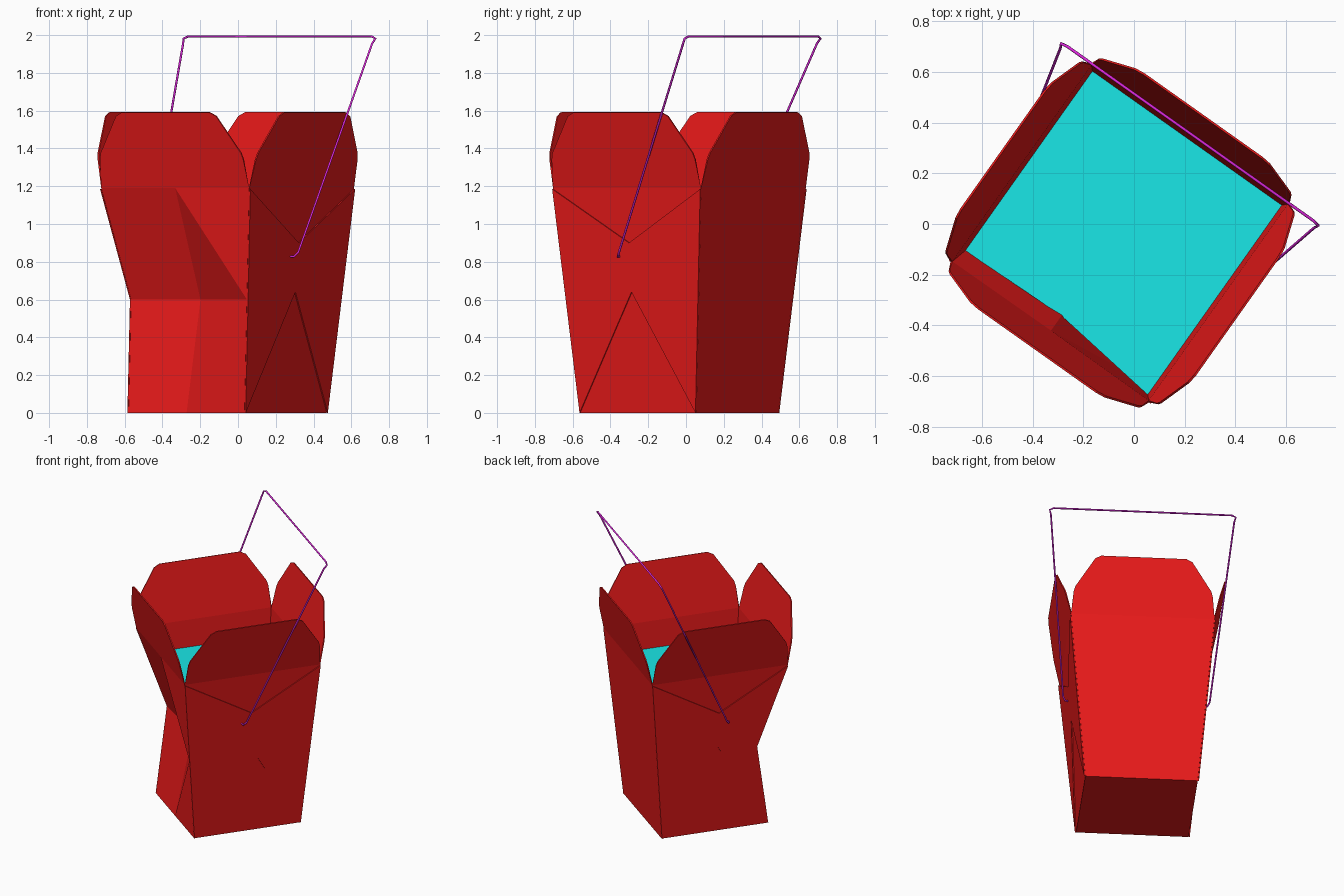
import bpy, bmesh, math

if "Cube" in bpy.data.objects:
    bpy.data.objects.remove(bpy.data.objects["Cube"])

CENTRE, TURN = (-0.055, -0.035, 0), math.radians(-35.3)
RIM, FOLD = 1.19, 0.6


def half(z):
    """Half width of the tapered carton at height z."""
    return 0.376 + 0.0874 * z


def side(k, t, out, z):
    """Point on side k (0 front, 1 right, 2 back, 3 left): t runs to the right."""
    x, y = t, -out
    for _ in range(k):
        x, y = -y, x
    return (x, y, z)


def material(name, colour):
    m = bpy.data.materials.new(name)
    m.diffuse_color = (*colour, 1)
    m.use_nodes = True
    m.node_tree.nodes["Principled BSDF"].inputs["Base Color"].default_value = m.diffuse_color
    return m


def place(name, data, mat):
    ob = bpy.data.objects.new(name, data)
    bpy.context.collection.objects.link(ob)
    ob.location, ob.rotation_euler = CENTRE, (0, 0, TURN)
    data.materials.append(mat)
    return ob


def mesh_object(name, faces, mat, thickness=0):
    bm = bmesh.new()
    for f in faces:
        bm.faces.new([bm.verts.new(p) for p in f])
    bmesh.ops.remove_doubles(bm, verts=bm.verts, dist=0.001)
    me = bpy.data.meshes.new(name)
    bm.to_mesh(me)
    bm.free()
    ob = place(name, me, mat)
    if thickness:
        mod = ob.modifiers.new("card", 'SOLIDIFY')
        mod.thickness, mod.offset = thickness, -1
    return ob


red = material("red_card", (0.8, 0.01, 0.01))
cyan = material("cyan_contents", (0.01, 0.8, 0.8))
purple = material("purple_wire", (0.75, 0.02, 0.75))

h0, hm, h1 = half(0), half(FOLD), half(RIM)
dent_d, dent_m = 0.15, 0.18        # push-in at the left corner and middle of the front
faces = []

# Base
faces.append([(-h0, -h0, 0), (-h0, h0, 0), (h0, h0, 0), (h0, -h0, 0)])

# Dented front wall
D = [(-h0, -h0, 0), (-hm, -hm + dent_d, FOLD), (-h1, -h1, RIM)]
M = [(0, -h0, 0), (0, -hm + dent_m, FOLD), (0, -h1, RIM)]
A = [(h0, -h0, 0), (hm, -hm, FOLD), (h1, -h1, RIM)]
faces += [[D[0], M[0], M[1], D[1]], [D[1], M[1], M[2], D[2]],
          [M[0], A[0], A[1], M[1]], [M[1], A[1], M[2]], [A[1], A[2], M[2]]]

# Right, back and left walls (the left one follows the dented corner)
for k in (1, 2, 3):
    r = hm - dent_d if k == 3 else hm
    low = [side(k, -h0, h0, 0), side(k, h0, h0, 0)]
    mid = [side(k, r, hm, FOLD), side(k, -hm, hm, FOLD)]
    top = [side(k, h1, h1, RIM), side(k, -h1, h1, RIM)]
    faces += [low + mid, mid[::-1] + top]

# Flared top flaps with clipped corners
right_edge = [(h1, RIM), (0.465, 1.34), (0.455, 1.375), (0.325, 1.57), (0.285, 1.59)]
outline = right_edge + [(-t, z) for t, z in reversed(right_edge)]
for k in range(4):
    pts = [side(k, t, h1 + 0.225 * (z - RIM), z) for t, z in outline]
    if k == 0:
        pts.append(M[2])
    faces.append(pts)
mesh_object("carton", faces, red, 0.008)

# Folded gussets on the two handle sides
for k, name in ((1, "right_gusset"), (3, "left_gusset")):
    panels = []
    for s in (-1, 1):
        pts = [(0, 0.64), (s * h0, 0)]
        if k == 3 and s == 1:
            pts.append((hm - dent_d, FOLD))
        pts += [(s * h1, RIM - 0.005), (0, 0.90)]
        p = [side(k, t, half(z) + 0.008, z) for t, z in pts]
        panels.append(p if s == 1 else p[::-1])
    mesh_object(name, panels, red, 0.007)

# Contents surface
z = 1.0
h, f = half(z) - 0.005, (RIM - z) / (RIM - FOLD)
mesh_object("contents", [[(-h, -h + dent_d * f, z), (0, -h + dent_m * f, z),
                          (h, -h, z), (h, h, z), (-h, h, z)]], cyan)

# Wire handle: half the path, mirrored
arm = [(0.43, -0.072, 0.83), (0.475, -0.063, 0.828), (0.49, -0.045, 0.85),
       (0.613, 0.458, 1.955), (0.622, 0.475, 1.982), (0.595, 0.48, 1.993)]
path = arm + [(-x, y, z) for x, y, z in reversed(arm)]
cu = bpy.data.curves.new("wire_handle", 'CURVE')
cu.dimensions = '3D'
cu.bevel_depth, cu.bevel_resolution, cu.use_fill_caps = 0.006, 1, True
sp = cu.splines.new('POLY')
sp.points.add(len(path) - 1)
for p, co in zip(sp.points, path):
    p.co = (*co, 1)
place("wire_handle", cu, purple)
